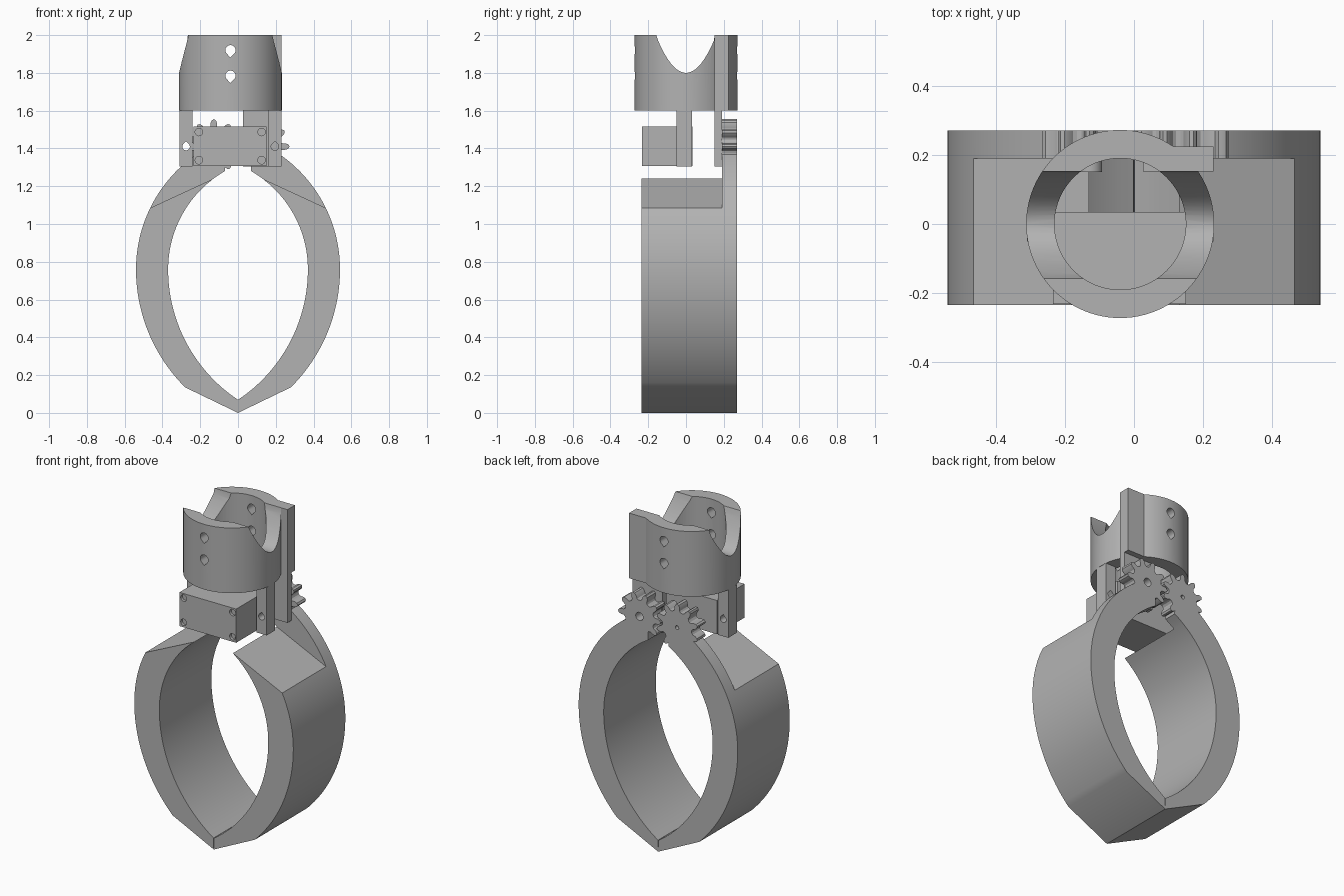
import bpy, bmesh
from math import sin, cos, pi, sqrt, radians

cube = bpy.data.objects.get("Cube")
if cube:
    bpy.data.objects.remove(cube, do_unlink=True)

grey = bpy.data.materials.new("plain_grey")
grey.use_nodes = True
COLOR = (0.45, 0.45, 0.45, 1)
grey.diffuse_color = COLOR
grey.node_tree.nodes["Principled BSDF"].inputs["Base Color"].default_value = COLOR


def prism(name, pts, a, b, axis="y"):
    """Extrude a 2D outline from a to b along an axis."""
    place = {"x": lambda p, h: (h, p[0], p[1]),
             "y": lambda p, h: (p[0], h, p[1]),
             "z": lambda p, h: (p[0], p[1], h)}[axis]
    bm = bmesh.new()
    low = [bm.verts.new(place(p, a)) for p in pts]
    high = [bm.verts.new(place(p, b)) for p in pts]
    bm.faces.new(low)
    bm.faces.new(high)
    for i in range(len(pts)):
        j = (i + 1) % len(pts)
        bm.faces.new((low[i], low[j], high[j], high[i]))
    bmesh.ops.recalc_face_normals(bm, faces=bm.faces)
    mesh = bpy.data.meshes.new(name)
    bm.to_mesh(mesh)
    bm.free()
    mesh.materials.append(grey)
    obj = bpy.data.objects.new(name, mesh)
    bpy.context.collection.objects.link(obj)
    return obj


def box(name, x, y, z):
    return prism(name, [(x[0], z[0]), (x[1], z[0]), (x[1], z[1]), (x[0], z[1])], *y)


def circle(cx, cy, r, n=32):
    return [(cx + r * cos(2 * pi * i / n), cy + r * sin(2 * pi * i / n)) for i in range(n)]


def teardrop(cx, cz, r, tip):
    """Round hole with a point above (tip=1) or below (tip=-1)."""
    arc = [radians(-225 + 270 * i / 20) for i in range(21)]
    return [(cx + r * cos(t), cz + tip * r * sin(t)) for t in arc] + [(cx, cz + tip * r * 1.42)]


def combine(obj, other, operation):
    mod = obj.modifiers.new("combine", "BOOLEAN")
    mod.operation, mod.solver, mod.object = operation, "EXACT", other
    bpy.context.view_layer.objects.active = obj
    bpy.ops.object.modifier_apply(modifier=mod.name)
    bpy.data.objects.remove(other, do_unlink=True)


def smooth(obj):
    bpy.ops.object.select_all(action="DESELECT")
    obj.select_set(True)
    bpy.context.view_layer.objects.active = obj
    bpy.ops.object.shade_smooth_by_angle(angle=radians(25))


# Collar: tube with a back rail, a curved saddle cut and pin holes
CX = -0.04
collar = prism("collar", circle(CX, 0, 0.272, 96), 1.6, 2.0, "z")
combine(collar, box("rail", (0.026, 0.23), (0.152, 0.224), (1.6, 2.0)), "UNION")
combine(collar, prism("bore", circle(CX, 0, 0.19, 96), 1.5, 2.1, "z"), "DIFFERENCE")
saddle = [(0.16 * t / 12, 1.8 + 0.2 * (t / 12) ** 2) for t in range(-13, 14)]
# the saddle stops short of the rail
combine(collar, prism("saddle", [(max(-0.157, min(0.152, y)), z) for y, z in saddle],
                      -0.5, 0.5, "x"), "DIFFERENCE")
for z in (1.92, 1.785):
    combine(collar, prism("pin", teardrop(CX, z, 0.027, -1), -0.5, 0.5), "DIFFERENCE")
smooth(collar)

# Struts that carry the motor, and the plate behind that carries the idle gear
for name, x0, x1 in (("right_strut", -0.31, -0.24), ("left_strut", 0.16, 0.23)):
    strut = box(name, (x0, x1), (-0.05, 0.032), (1.305, 1.6))
    combine(strut, prism("screw", teardrop((x0 + x1) / 2, 1.41, 0.02, 1), -0.2, 0.2), "DIFFERENCE")
box("gear_plate", (0.026, 0.23), (0.152, 0.19), (1.305, 1.6))

# Motor block with four corner screw recesses and an output boss
motor = box("motor", (-0.235, 0.15), (-0.232, 0.035), (1.308, 1.515))
for x in (-0.207, 0.125):
    for z in (1.338, 1.487):
        combine(motor, prism("recess", circle(x, z, 0.02, 20), -0.3, -0.215), "DIFFERENCE")
        smooth(prism("motor_screw", circle(x, z, 0.013, 16), -0.22, -0.21))
smooth(motor)
smooth(prism("motor_boss", circle(-0.127, 1.41, 0.035), 0.15, 0.19))


def bow(z, x_max, r_low, r_high):
    """Half width of a bowed edge that is widest at z = 0.76."""
    r = r_low if z < 0.76 else r_high
    return x_max - r + sqrt(r * r - (z - 0.76) ** 2)


def edge(z0, z1, n, *shape):
    return [(bow(z, *shape), z) for z in (z0 + (z1 - z0) * i / n for i in range(n + 1))]


OUTER, INNER = (0.54, 0.88, 0.74), (0.37, 0.83, 0.6)
BACK = 0.27
jaw = [(0, 0)] + edge(0.135, 1.085, 36, *OUTER) + edge(1.24, 0.07, 40, *INNER)
lug = (edge(1.085, 1.37, 12, *OUTER) + [(0.13, 1.42), (0.07, 1.38)]
       + edge(1.28, 1.24, 3, *INNER))


def gear_outline(cx, cz, start, teeth=10):
    pts = []
    for k in range(teeth):
        # root, flank and rounded tip of each tooth
        for deg, r in ((-14, 0.1), (-9.5, 0.107), (-7.5, 0.127), (-4.5, 0.139), (0, 0.145),
                       (4.5, 0.139), (7.5, 0.127), (9.5, 0.107), (14, 0.1)):
            t = radians(start + 360 * k / teeth + deg)
            pts.append((cx + r * cos(t), cz + r * sin(t)))
    return pts


# Gripper jaws, each with a thin lug at the back that ends in a gear
for side, sx, start, hole in (("left", 1, 0, 0.025), ("right", -1, 90, 0.012)):
    arm = prism(side + "_jaw", [(sx * x, z) for x, z in jaw], -0.235, BACK)
    combine(arm, prism("lug", [(sx * x, z) for x, z in lug], 0.19, BACK), "UNION")
    combine(arm, prism("gear", gear_outline(sx * 0.128, 1.41, start), 0.19, BACK), "UNION")
    combine(arm, prism("axle", circle(sx * 0.128, 1.41, hole, 20), 0.1875, 0.4), "DIFFERENCE")
    smooth(arm)
